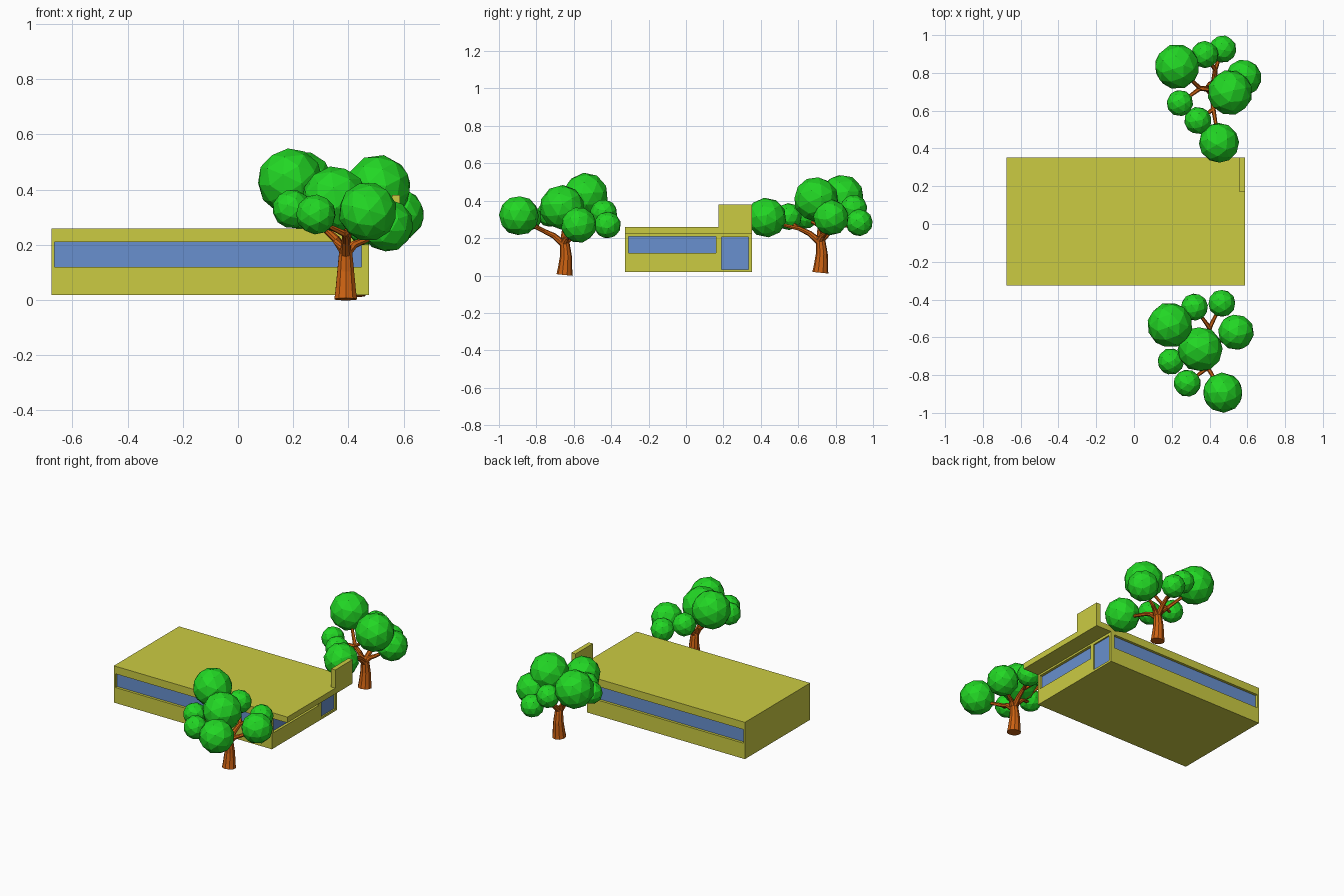
import bpy, bmesh, math, random
from mathutils import Vector, Euler

if "Cube" in bpy.data.objects:
    bpy.data.objects.remove(bpy.data.objects["Cube"])

random.seed(4)


def material(name, rgb):
    m = bpy.data.materials.new(name)
    m.diffuse_color = (*rgb, 1)
    m.use_nodes = True
    m.node_tree.nodes["Principled BSDF"].inputs["Base Color"].default_value = m.diffuse_color
    return m


YELLOW = material("yellow wall", (0.60, 0.60, 0.055))
BLUE = material("blue glass", (0.14, 0.28, 0.62))
GREEN = material("green leaves", (0.016, 0.68, 0.018))
BROWN = material("brown bark", (0.60, 0.12, 0.006))


def mesh_object(name, bm, mat):
    me = bpy.data.meshes.new(name)
    bm.to_mesh(me)
    bm.free()
    ob = bpy.data.objects.new(name, me)
    bpy.context.collection.objects.link(ob)
    me.materials.append(mat)
    return ob


def box(name, lo, hi, mat):
    bm = bmesh.new()
    bmesh.ops.create_cube(bm, size=1)
    for v in bm.verts:
        v.co = [l + (c + 0.5) * (h - l) for c, l, h in zip(v.co, lo, hi)]
    return mesh_object(name, bm, mat)


# Building: walls, overhanging roof and upright sign panel
X0, X1, XR, Y0, Y1 = -0.676, 0.474, 0.587, -0.325, 0.353
walls = box("walls", (X0, Y0, 0.018), (X1, Y1, 0.222), YELLOW)
box("roof", (X0, Y0, 0.222), (XR, Y1, 0.26), YELLOW)
box("roof_panel", (0.557, 0.173, 0.222), (XR, Y1, 0.38), YELLOW)

# Recessed windows and door: name, low corner, high corner, axis, outward sign
D = 0.02
openings = [
    ("front_window", (-0.664, Y0, 0.12), (0.447, Y0 + D, 0.21), 1, -1),
    ("back_window", (-0.664, Y1 - D, 0.12), (0.447, Y1, 0.21), 1, 1),
    ("side_window", (X1 - D, -0.307, 0.12), (X1, 0.16, 0.21), 0, 1),
    ("door", (X1 - 0.012, 0.19, 0.032), (X1, 0.335, 0.205), 0, 1),
]
for name, lo, hi, axis, sign in openings:
    clo, chi = list(lo), list(hi)
    plo, phi = list(lo), list(hi)
    if sign > 0:
        chi[axis] += 0.02
        phi[axis] = lo[axis] + 0.003
    else:
        clo[axis] -= 0.02
        plo[axis] = hi[axis] - 0.003
    cutter = box(name + "_cutter", clo, chi, YELLOW)
    cutter.hide_render = True
    mod = walls.modifiers.new("cut", 'BOOLEAN')
    mod.operation = 'DIFFERENCE'
    mod.solver = 'EXACT'
    mod.object = cutter
    bpy.context.view_layer.objects.active = walls
    bpy.ops.object.modifier_apply(modifier=mod.name)
    bpy.data.objects.remove(cutter)
    box(name, plo, phi, BLUE)


def tube(bm, pts, radii, sides=8):
    """Faceted tapered tube along a path."""
    pts = [Vector(p) for p in pts]
    rings = []
    for i, p in enumerate(pts):
        d = (pts[min(i + 1, len(pts) - 1)] - pts[max(i - 1, 0)]).normalized()
        u = d.cross(Vector((0.3, 1, 0) if abs(d.z) > 0.8 else (0, 0, 1))).normalized()
        w = d.cross(u)
        rings.append([bm.verts.new(p + radii[i] * (u * math.cos(a) + w * math.sin(a)))
                      for a in (2 * math.pi * k / sides for k in range(sides))])
    for a, b in zip(rings, rings[1:]):
        for k in range(sides):
            n = (k + 1) % sides
            bm.faces.new((a[k], a[n], b[n], b[k]))
    bm.faces.new(rings[0][::-1])
    bm.faces.new(rings[-1])


def tree(prefix, base, blobs):
    """Blobs: (x, y, z, radius) in the order A..H, with branches to each."""
    base = Vector(base)
    c = [Vector(b[:3]) for b in blobs]
    bm = bmesh.new()
    top = base + Vector((0, -0.005, 0.195))
    # Flared trunk
    tube(bm, [base, base + Vector((0, 0.003, 0.03)), base + Vector((0, 0.008, 0.10)),
              base + Vector((0, 0.003, 0.16)), top],
         [0.043, 0.039, 0.032, 0.026, 0.02], 10)
    # Main limbs, each forking to a group of leaf balls
    forks = [((-0.07, 0.0, 0.25), (0, 1, 5)), ((0.01, 0.10, 0.25), (2, 3)),
             ((0.06, 0.03, 0.21), (4,)), ((0.0, -0.11, 0.235), (6, 7))]
    for off, targets in forks:
        fork = base + Vector(off)
        mid = (top + fork) / 2 - Vector((0, 0, 0.005))
        tube(bm, [top - Vector((0, 0, 0.03)), mid, fork], [0.02, 0.015, 0.012])
        for t in targets:
            knee = fork.lerp(c[t], 0.5) - Vector((0, 0, 0.01))
            tube(bm, [fork, knee, c[t]], [0.012, 0.009, 0.006], 6)
    bmesh.ops.recalc_face_normals(bm, faces=bm.faces)
    mesh_object(prefix + "_trunk", bm, BROWN)
    # Faceted leaf balls
    bm = bmesh.new()
    for (x, y, z, r) in blobs:
        rot = Euler([random.uniform(0, 6) for _ in range(3)]).to_matrix()
        vs = bmesh.ops.create_icosphere(bm, subdivisions=2, radius=r * 1.01)["verts"]
        for v in vs:
            v.co = rot @ v.co + Vector((x, y, z))
    mesh_object(prefix + "_leaves", bm, GREEN)


tree("front_tree", (0.39, -0.65, 0.003), [
    (0.19, -0.535, 0.43, 0.119), (0.35, -0.663, 0.365, 0.119),
    (0.32, -0.44, 0.335, 0.072), (0.465, -0.42, 0.27, 0.072),
    (0.54, -0.573, 0.27, 0.095), (0.195, -0.728, 0.33, 0.07),
    (0.282, -0.843, 0.31, 0.072), (0.47, -0.893, 0.32, 0.106)])
tree("back_tree", (0.42, 0.718, 0.015), [
    (0.228, 0.833, 0.42, 0.119), (0.508, 0.696, 0.407, 0.119),
    (0.375, 0.897, 0.36, 0.072), (0.47, 0.926, 0.283, 0.072),
    (0.58, 0.775, 0.31, 0.095), (0.243, 0.64, 0.32, 0.07),
    (0.338, 0.548, 0.315, 0.072), (0.45, 0.43, 0.31, 0.106)])
